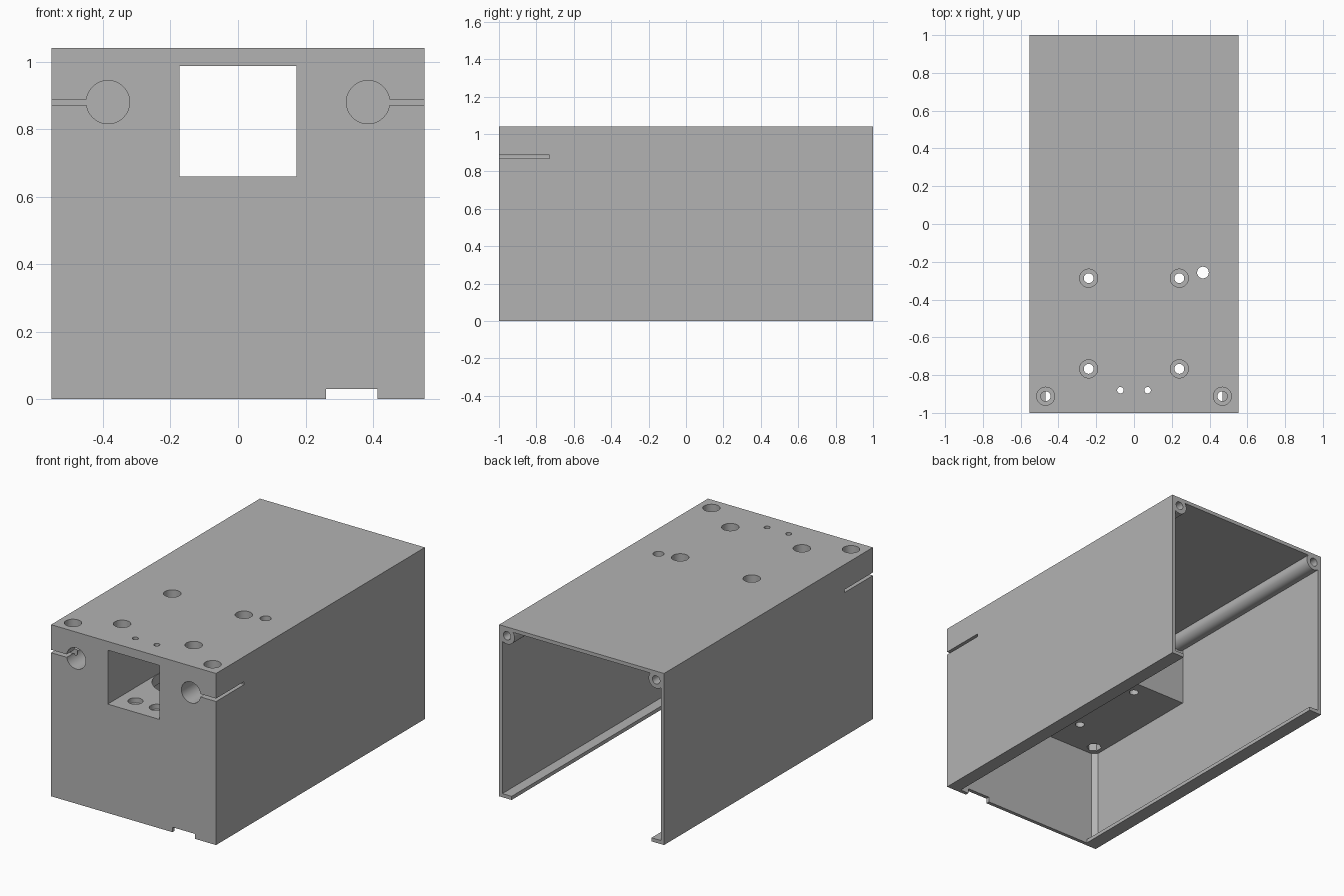
import bpy, bmesh, math
from mathutils import Matrix, Vector

if "Cube" in bpy.data.objects:
    bpy.data.objects.remove(bpy.data.objects["Cube"], do_unlink=True)

W, H = 0.553, 1.04      # half width, height
T = 0.022               # wall thickness
FLOOR, BACK = 0.60, -0.20   # underside and rear face of the solid head block


def finish(name, bm):
    bmesh.ops.recalc_face_normals(bm, faces=bm.faces)
    mesh = bpy.data.meshes.new(name)
    bm.to_mesh(mesh)
    bm.free()
    obj = bpy.data.objects.new(name, mesh)
    bpy.context.scene.collection.objects.link(obj)
    return obj


def box(name, x, y, z):
    bm = bmesh.new()
    bmesh.ops.create_cube(bm, size=1)
    for v in bm.verts:
        v.co = Vector((a[0] + (c + 0.5) * (a[1] - a[0]) for a, c in zip((x, y, z), v.co)))
    return finish(name, bm)


def rod(name, start, end, radius, sides=40):
    a, b = Vector(start), Vector(end)
    bm = bmesh.new()
    turn = (b - a).to_track_quat('Z', 'Y').to_matrix().to_4x4()
    bmesh.ops.create_cone(bm, cap_ends=True, segments=sides, radius1=radius, radius2=radius,
                          depth=(b - a).length, matrix=Matrix.Translation((a + b) / 2) @ turn)
    return finish(name, bm)


def prism(name, points, offset):
    bm = bmesh.new()
    face = bm.faces.new([bm.verts.new(p) for p in points])
    new = bmesh.ops.extrude_face_region(bm, geom=[face])["geom"]
    bmesh.ops.translate(bm, vec=offset, verts=[g for g in new if isinstance(g, bmesh.types.BMVert)])
    return finish(name, bm)


def combine(target, tool, operation):
    bpy.context.view_layer.objects.active = target
    mod = target.modifiers.new("combine", 'BOOLEAN')
    mod.operation, mod.solver, mod.object = operation, 'EXACT', tool
    bpy.ops.object.modifier_apply(modifier=mod.name)
    bpy.data.objects.remove(tool, do_unlink=True)


def cut(tool):
    combine(housing, tool, 'DIFFERENCE')


def add(tool):
    combine(housing, tool, 'UNION')


def drill(x, y, radius, z0, z1, sides=40):
    cut(rod("drill", (x, y, z0), (x, y, z1), radius, sides))


housing = box("housing", (-W, W), (-1, 1), (0, H))

# Hollow interior, leaving the head block at the front and the back open
inside = [(-1 + T, T), (1.1, T), (1.1, H - T), (BACK, H - T), (BACK, FLOOR), (-1 + T, FLOOR)]
cut(prism("interior", [(-W + T, y, z) for y, z in inside], (2 * (W - T), 0, 0)))

# Open underside between the two bottom lips
cut(box("underside", (-0.469, 0.469), (-1 + T, 1.2), (-0.1, 0.1)))

# Corner fillet posts and rear screw bosses
for s in (-1, 1):
    ox, oy, leg = s * (W - 0.008), -0.992, 0.055
    add(prism("corner_post", [(ox, oy, 0.01), (ox - s * leg, oy, 0.01), (ox, oy + leg, 0.01)],
              (0, 0, FLOOR + 0.01)))
    add(rod("boss", (s * 0.5, BACK - 0.05, 0.987), (s * 0.5, 1, 0.987), 0.051))
    cut(rod("boss_bore", (s * 0.5, 0.6, 0.987), (s * 0.5, 1.1, 0.987), 0.025))

# Window tunnel, round floor opening and cable notch
cut(box("window", (-0.173, 0.173), (-1.1, -0.1), (0.66, 0.987)))
drill(0, -0.527, 0.17, 0.5, 0.8, 64)
cut(box("notch", (0.26, 0.413), (-1.1, -0.9), (-0.1, 0.03)))
drill(0.365, -0.257, 0.031, 0.5, 1.2)

for s in (-1, 1):
    # Rod sockets with clamping slots
    cut(rod("rod_socket", (s * 0.385, -1.1, 0.88), (s * 0.385, -0.73, 0.88), 0.064, 48))
    cut(box("clamp_slot", sorted((s * 0.4, s * 0.7)), (-1.1, -0.73), (0.87, 0.888)))
    # Clamp screw holes with head recess and nut pocket
    drill(s * 0.468, -0.912, 0.026, 0.5, 1.2)
    drill(s * 0.468, -0.912, 0.048, 0.96, 1.2)
    drill(s * 0.468, -0.912, 0.043, 0.5, 0.66, 6)
    # Mounting screw holes with deep head recess
    for y in (-0.287, -0.767):
        drill(s * 0.24, y, 0.026, 0.5, 1.2)
        drill(s * 0.24, y, 0.048, 0.67, 1.2)
    # Small screw holes above and through the tunnel floor
    drill(s * 0.072, -0.88, 0.017, 0.5, 1.2)
    drill(s * 0.072, -0.88, 0.042, 0.63, 0.8)

# One plain grey material
grey = bpy.data.materials.new("plain grey")
grey.use_nodes = True
colour = (0.45, 0.45, 0.45, 1)
grey.diffuse_color = colour
grey.node_tree.nodes["Principled BSDF"].inputs["Base Color"].default_value = colour
housing.data.materials.clear()
housing.data.materials.append(grey)
for p in housing.data.polygons:
    p.material_index = 0

bpy.ops.object.select_all(action='DESELECT')
housing.select_set(True)
bpy.context.view_layer.objects.active = housing
bpy.ops.object.shade_smooth_by_angle(angle=math.radians(30))
